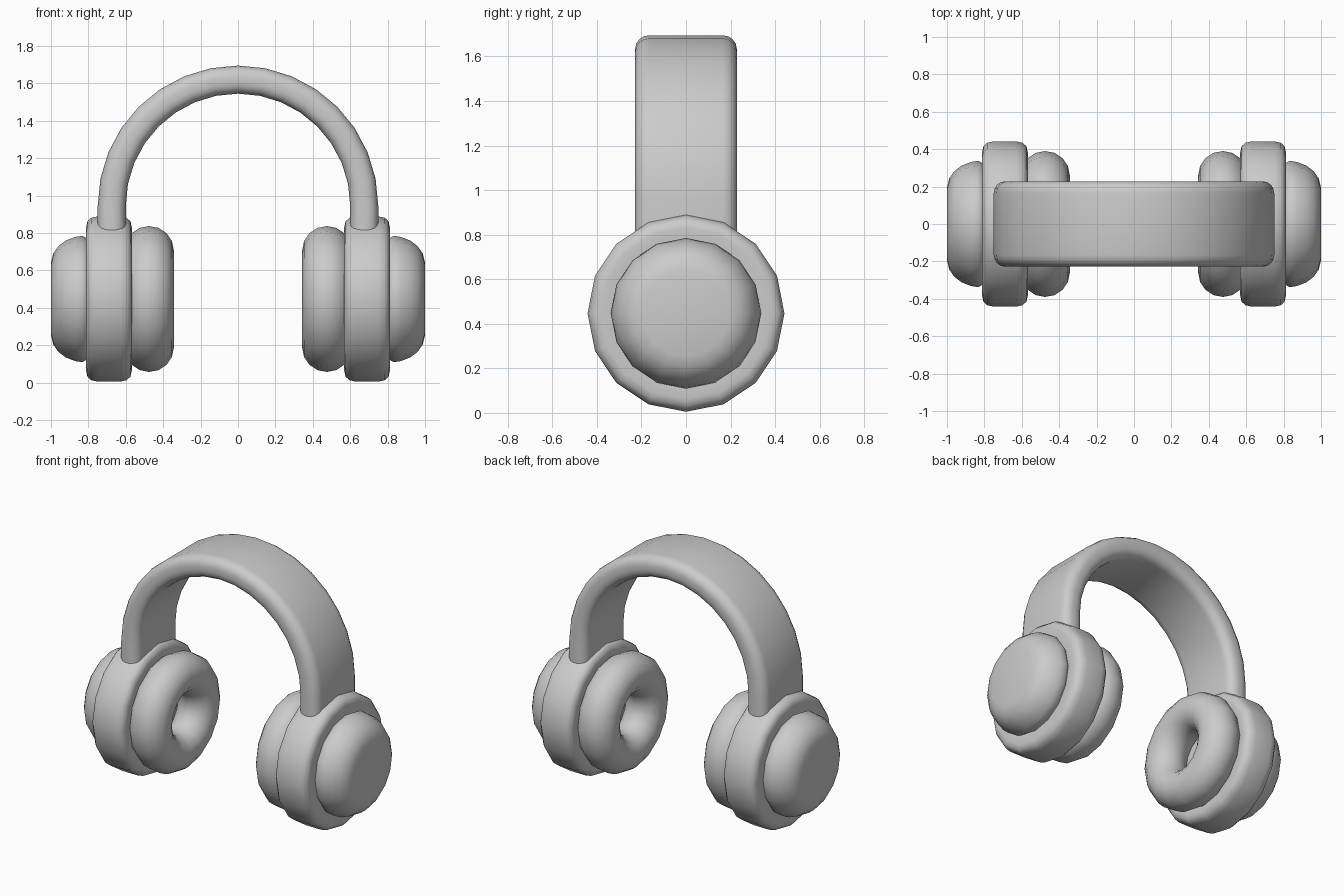
import bpy, bmesh, math

if "Cube" in bpy.data.objects:
    bpy.data.objects.remove(bpy.data.objects["Cube"])

SIDES = 16
CUP_Z = 0.447


def finish(name, bm, mirror=False):
    bmesh.ops.recalc_face_normals(bm, faces=bm.faces[:])
    mesh = bpy.data.meshes.new(name)
    bm.to_mesh(mesh)
    bm.free()
    obj = bpy.data.objects.new(name, mesh)
    bpy.context.collection.objects.link(obj)
    bpy.ops.object.select_all(action='DESELECT')
    obj.select_set(True)
    bpy.context.view_layer.objects.active = obj
    bpy.ops.object.shade_smooth_by_angle(angle=math.radians(50))
    if mirror:
        obj.modifiers.new("mirror", 'MIRROR')
    return obj


def skin(rings, closed):
    """Bridge a series of closed rings; cap both ends unless closed."""
    bm = bmesh.new()
    loops = [[bm.verts.new(p) for p in ring] for ring in rings]
    n = len(loops[0])
    pairs = list(zip(loops, loops[1:])) + ([(loops[-1], loops[0])] if closed else [])
    for a, b in pairs:
        for i in range(n):
            j = (i + 1) % n
            bm.faces.new((a[i], a[j], b[j], b[i]))
    if not closed:
        bm.faces.new(loops[0])
        bm.faces.new(loops[-1])
    return bm


def lathe(name, profile, closed=False):
    """Turn an (x, radius) profile around the cup axis, mirrored to both sides."""
    rings = []
    for x, r in profile:
        angles = [2 * math.pi * i / SIDES for i in range(SIDES)]
        rings.append([(x, r * math.sin(a), CUP_Z + r * math.cos(a)) for a in angles])
    return finish(name, skin(rings, closed), mirror=True)


# Ear cup housings
lathe("cup_housing", [(0.575, 0.35), (0.568, 0.385), (0.575, 0.415), (0.595, 0.434),
                      (0.63, 0.442), (0.75, 0.442), (0.785, 0.434),
                      (0.805, 0.415), (0.812, 0.385), (0.805, 0.33)])

# Domed outer caps
lathe("outer_cap", [(0.79, 0.31), (0.815, 0.328), (0.832, 0.338), (0.87, 0.332),
                    (0.92, 0.313), (0.96, 0.283), (0.987, 0.245), (1.0, 0.195)])

# Ear cushions
lathe("ear_cushion", [(0.475 + 0.132 * math.cos(t), 0.26 + 0.13 * math.sin(t))
                      for t in (2 * math.pi * i / 16 for i in range(16))], closed=True)

# Headband cross-section: rounded rectangle, (radial offset, y)
section = []
for su, sv, start in ((1, 1, 0), (-1, 1, 90), (-1, -1, 180), (1, -1, 270)):
    for k in range(5):
        a = math.radians(start + 22.5 * k)
        section.append((su * 0.015 + 0.06 * math.cos(a), sv * 0.165 + 0.063 * math.sin(a)))

# Headband path: half circle with straight ends sunk into the cups
R, ARC_Z = 0.675, 0.945
path = [(0.0, -0.2)] + [(math.pi * i / 16, 0.0) for i in range(17)] + [(math.pi, -0.2)]
rings = [[((R + u) * math.cos(a), v, ARC_Z + drop + (R + u) * math.sin(a))
          for u, v in section] for a, drop in path]
finish("headband", skin(rings, closed=False))
